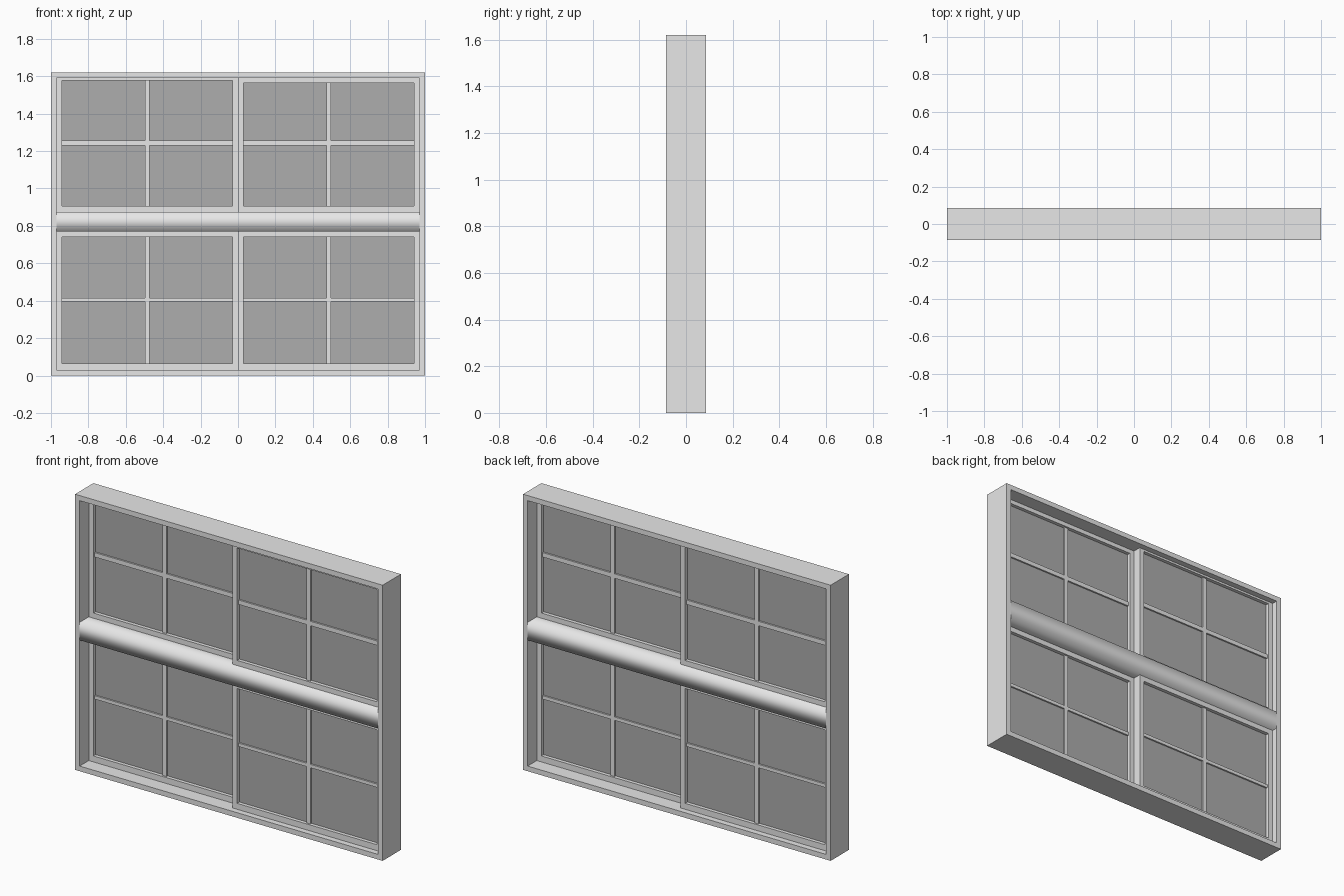
import bpy
import bmesh

cube = bpy.data.objects.get("Cube")
if cube:
    bpy.data.objects.remove(cube, do_unlink=True)


def make_material(name, value):
    mat = bpy.data.materials.new(name)
    mat.use_nodes = True
    color = (value, value, value, 1)
    mat.diffuse_color = color
    mat.node_tree.nodes["Principled BSDF"].inputs["Base Color"].default_value = color
    return mat


white = make_material("light grey paint", 0.8)
pane = make_material("grey glass", 0.42)


def finish(name, bm, mat):
    bmesh.ops.recalc_face_normals(bm, faces=bm.faces)
    mesh = bpy.data.meshes.new(name)
    bm.to_mesh(mesh)
    bm.free()
    mesh.materials.append(mat)
    obj = bpy.data.objects.new(name, mesh)
    bpy.context.collection.objects.link(obj)
    return obj


def corners(rect, y):
    x0, x1, z0, z1 = rect
    return [(x0, y, z0), (x1, y, z0), (x1, y, z1), (x0, y, z1)]


def extrude_back(bm, depth):
    result = bmesh.ops.extrude_face_region(bm, geom=bm.faces[:])
    moved = [v for v in result["geom"] if isinstance(v, bmesh.types.BMVert)]
    bmesh.ops.translate(bm, verts=moved, vec=(0, depth, 0))


def ring(name, outer, inner, y0, y1, mat):
    """Rectangular border with mitred corners."""
    bm = bmesh.new()
    a = [bm.verts.new(c) for c in corners(outer, y0)]
    b = [bm.verts.new(c) for c in corners(inner, y0)]
    for i in range(4):
        j = (i + 1) % 4
        bm.faces.new((a[i], a[j], b[j], b[i]))
    # Extruding keeps the front faces, so the border stays closed
    extrude_back(bm, y1 - y0)
    return finish(name, bm, mat)


def box(name, rect, y0, y1, mat):
    bm = bmesh.new()
    bm.faces.new([bm.verts.new(c) for c in corners(rect, y0)])
    extrude_back(bm, y1 - y0)
    return finish(name, bm, mat)


# Outer frame and softly shaded middle rail
DEPTH = 0.085
ring("outer_frame", (-1, 1, 0, 1.62), (-0.97, 0.97, 0.03, 1.59), -DEPTH, DEPTH, white)
rail = box("middle_rail", (-0.97, 0.97, 0.77, 0.875), -DEPTH, DEPTH, white)
bm = bmesh.new()
bm.from_mesh(rail.data)
ends = [f for f in bm.faces if abs(f.normal.x) > 0.9]
bmesh.ops.delete(bm, geom=ends, context="FACES_ONLY")
bm.to_mesh(rail.data)
bm.free()
rail.data.shade_smooth()

# Sliding sashes: the left side runs on the front track, the right on the back one
rows = {
    "lower": (0.03, 0.77, 0.065, 0.74, 0.74, 0.405, 0.01),
    "upper": (0.875, 1.59, 0.905, 1.565, 1.578, 1.243, 0.013),
}
for row, (z0, z1, g0, front_top, back_top, bar_z, bar_half) in rows.items():
    for side, sign in (("left", 1), ("right", -1)):
        name = f"{row}_{side}"
        mid = -0.025 * sign
        top = front_top if sign > 0 else back_top
        x0, x1 = sorted((0, 0.97 * sign))
        i0, i1 = sorted((0.03 * sign, 0.94 * sign))
        ring(f"{name}_sash", (x0, x1, z0, z1), (i0, i1, g0, top),
             mid - 0.025, mid + 0.025, white)
        box(f"{name}_glass", (i0, i1, g0, top), mid - 0.004, mid + 0.004, pane)

        # Crossed glazing bars
        bar_x = 0.485 * sign
        box(f"{name}_upright_bar", (bar_x - 0.013, bar_x + 0.013, g0, top),
            mid - 0.014, mid + 0.014, white)
        box(f"{name}_cross_bar", (i0, i1, bar_z - bar_half, bar_z + bar_half),
            mid - 0.0135, mid + 0.0135, white)
